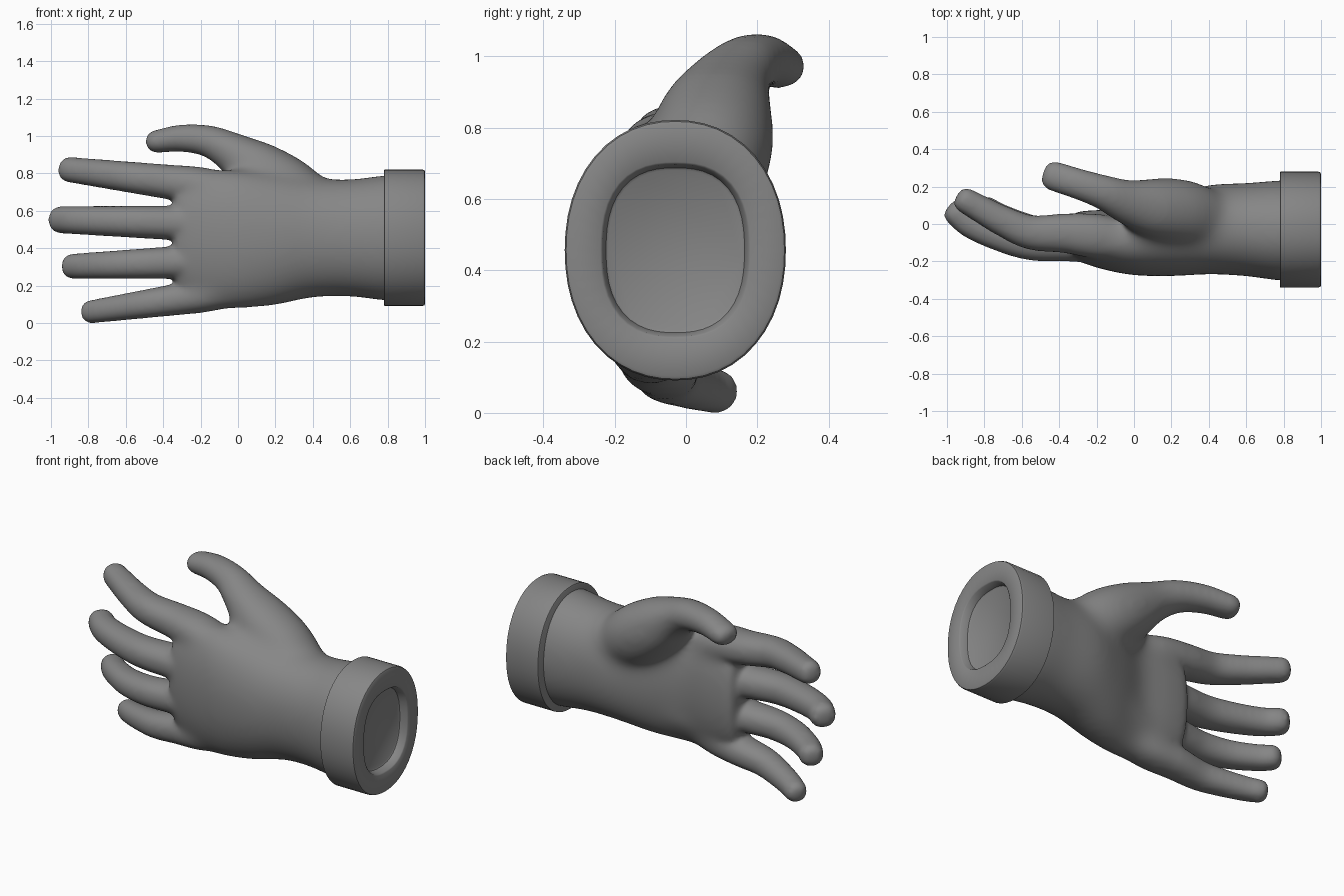
import bpy, bmesh
from math import sin, cos, pi
from mathutils import Vector

cube = bpy.data.objects.get("Cube")
if cube:
    bpy.data.objects.remove(cube, do_unlink=True)

grey = bpy.data.materials.new("plain grey")
grey.use_nodes = True
colour = (0.24, 0.24, 0.24, 1)
grey.diffuse_color = colour
grey.node_tree.nodes["Principled BSDF"].inputs["Base Color"].default_value = colour


def ring(centre, side, up, rs, ru, power=2.0, count=48):
    """Superellipse loop around a centre."""
    pts = []
    for i in range(count):
        a = 2 * pi * i / count
        c, s = cos(a), sin(a)
        k = (abs(c) ** power + abs(s) ** power) ** (-1 / power)
        pts.append(centre + side * (rs * c * k) + up * (ru * s * k))
    return pts


def skin(bm, rings):
    """Bridge loops into a closed shell."""
    loops = [[bm.verts.new(p) for p in r] for r in rings]
    for a, b in zip(loops, loops[1:]):
        for i in range(len(a)):
            j = (i + 1) % len(a)
            bm.faces.new((a[i], a[j], b[j], b[i]))
    bm.faces.new(loops[0][::-1])
    bm.faces.new(loops[-1])


def spline(points, steps=6):
    """Smooth curve through points of any dimension."""
    p = [Vector(q) for q in points]
    p = [2 * p[0] - p[1]] + p + [2 * p[-1] - p[-2]]
    out = []
    for a, b, c, d in zip(p, p[1:], p[2:], p[3:]):
        for i in range(steps):
            t = i / steps
            out.append(0.5 * (2 * b + (c - a) * t + (2 * a - 5 * b + 4 * c - d) * t ** 2
                              + (3 * b - a - 3 * c + d) * t ** 3))
    return out + [p[-2]]


def limb(bm, points, power=2.0, cap=0.8, straight=False):
    """Tube through (x, y, z, thickness radius, width radius) with a rounded tip."""
    path = spline(points)
    rings = []
    for i, q in enumerate(path):
        centre = Vector(q[:3])
        t = Vector(path[min(i + 1, len(path) - 1)][:3]) - Vector(path[max(i - 1, 0)][:3])
        t = Vector((-1, 0, 0)) if straight else t.normalized()
        side = t.cross(Vector((0, 0, 1))).normalized()
        up = side.cross(t)
        rings.append(ring(centre, side, up, q[3], q[4], power))
    for k in range(1, 7):
        a = k / 6 * pi * 0.47
        f = cos(a) ** 0.6
        rings.append(ring(centre + t * (cap * q[3] * sin(a)), side, up, q[3] * f, q[4] * f, power))
    skin(bm, rings)


def finish(bm, name):
    bmesh.ops.recalc_face_normals(bm, faces=bm.faces)
    mesh = bpy.data.meshes.new(name)
    bm.to_mesh(mesh)
    bm.free()
    mesh.materials.append(grey)
    ob = bpy.data.objects.new(name, mesh)
    bpy.context.collection.objects.link(ob)
    bpy.ops.object.select_all(action='DESELECT')
    ob.select_set(True)
    bpy.context.view_layer.objects.active = ob
    return ob


def soften(ob, iterations, group=""):
    mod = ob.modifiers.new("soften", 'SMOOTH')
    mod.factor = 0.5
    mod.iterations = iterations
    mod.vertex_group = group


def ramp(value, low, high):
    return min(1, max(0, (value - low) / (high - low)))


# Wrist and palm
bm = bmesh.new()
limb(bm, [(.88, -.035, .455, .27, .34), (.78, -.035, .455, .27, .338), (.6, -.03, .455, .25, .315),
          (.4, -.03, .455, .24, .32), (.2, -.065, .445, .215, .353),
          (0, -.1, .446, .175, .372), (-.15, -.085, .45, .162, .37),
          (-.27, -.07, .455, .14, .345), (-.31, -.065, .455, .125, .32)],
     power=2.12, cap=0.3, straight=True)

# Heel of the palm
limb(bm, [(.5, -.03, .37, .13, .14), (.2, -.04, .32, .15, .15),
          (0, -.065, .27, .13, .13), (-.25, -.07, .24, .1, .1)])

# Fingers: (base z, tip z, base radius, tip radius, side path of x and y)
fingers = [
    (.728, .82, .102, .068, [(-.16, -.07), (-.36, -.05), (-.55, -.045), (-.7, .015), (-.82, .08), (-.9, .125)]),
    (.53, .552, .098, .073, [(-.16, -.09), (-.36, -.095), (-.55, -.1), (-.72, -.06), (-.87, .0), (-.945, .06)]),
    (.33, .303, .094, .068, [(-.16, -.09), (-.36, -.095), (-.52, -.1), (-.68, -.06), (-.82, .02), (-.88, .075)]),
    (.155, .06, .094, .062, [(-.13, -.085), (-.32, -.06), (-.48, -.05), (-.6, -.01), (-.72, .045), (-.785, .085)]),
]
for z0, z1, r0, r1, path in fingers:
    inside = z0 * 0.85 + 0.455 * 0.15
    pts = [(.02, -.1, inside, r0 * 0.8, r0 * 0.8)]
    for x, y in path:
        t = (x - path[0][0]) / (path[-1][0] - path[0][0])
        r = r0 + (r1 - r0) * t
        pts.append((x, y, z0 + (z1 - z0) * t, r * (1.2 - 0.2 * t), r))
    limb(bm, pts, power=2.2)

# Thumb with its fleshy base
limb(bm, [(.56, -.03, .55, .13, .13), (.42, .01, .62, .16, .15), (.26, .06, .715, .18, .175),
          (.1, .085, .82, .165, .155), (-.04, .12, .915, .12, .108), (-.16, .168, .972, .093, .085),
          (-.3, .215, .988, .082, .073), (-.425, .255, .972, .08, .062)], power=2.1)

# Merge everything into one skin
hand = finish(bm, "hand")
remesh = hand.modifiers.new("merge", 'REMESH')
remesh.mode = 'VOXEL'
remesh.voxel_size = 0.013
remesh.use_smooth_shade = True
bpy.ops.object.modifier_apply(modifier="merge")

# Blend the palm strongly and the fingers lightly
palm = hand.vertex_groups.new(name="palm")
for v in hand.data.vertices:
    x, y, z = v.co
    palm.add([v.index], ramp(x, -.3, -.12) * ramp(z, .95, .82), 'REPLACE')
soften(hand, 16)
soften(hand, 110, "palm")
bpy.ops.object.shade_smooth()

# Cuff with a rounded recess in its end
bm = bmesh.new()
Y, Z = Vector((0, 1, 0)), Vector((0, 0, 1))
profile = [(.78, .305, .36, 2.15), (.783, .31, .365, 2.15), (.985, .31, .365, 2.15),
           (.996, .306, .361, 2.15), (1.0, .298, .353, 2.15), (1.0, .21, .247, 2.5),
           (.995, .204, .241, 2.5), (.955, .194, .231, 2.5), (.95, .187, .224, 2.5)]
skin(bm, [ring(Vector((x, -.03, .456)), Y, Z, ry, rz, p) for x, ry, rz, p in profile])
finish(bm, "cuff")
bpy.ops.object.shade_smooth_by_angle(angle=0.7)
